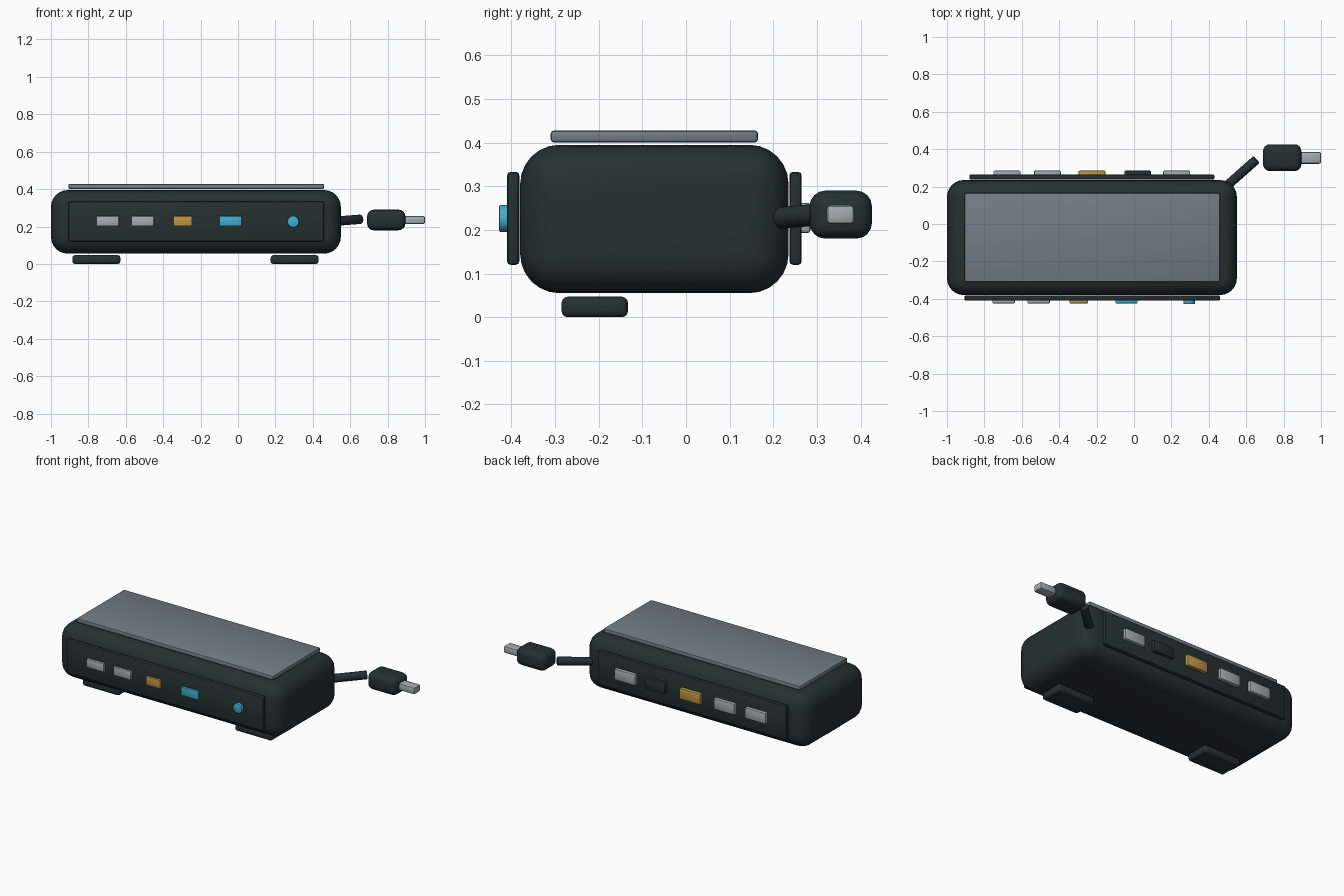
import bpy
import math
from mathutils import Vector

default = bpy.data.objects.get("Cube")
if default:
    bpy.data.objects.remove(default, do_unlink=True)


def material(name, rgb):
    m = bpy.data.materials.new(name)
    m.use_nodes = True
    m.diffuse_color = (*rgb, 1)
    m.node_tree.nodes["Principled BSDF"].inputs["Base Color"].default_value = (*rgb, 1)
    return m


dark = material("dark_shell", (0.018, 0.030, 0.030))
grey = material("grey_pad", (0.165, 0.205, 0.235))
silver = material("silver_metal", (0.37, 0.41, 0.43))
gold = material("gold_port", (0.50, 0.31, 0.055))
cyan = material("cyan_port", (0.05, 0.42, 0.62))


def finish(name, mat, bevel, segments):
    ob = bpy.context.object
    ob.name = name
    ob.data.materials.append(mat)
    bpy.ops.object.transform_apply(location=False, rotation=False, scale=True)
    if bevel:
        mod = ob.modifiers.new("rounding", 'BEVEL')
        mod.width = bevel
        mod.segments = segments
        mod.limit_method = 'ANGLE'
        bpy.ops.object.modifier_apply(modifier=mod.name)
    bpy.ops.object.shade_smooth_by_angle(angle=math.radians(35))
    return ob


def box(name, x, y, z, mat, bevel=0.008, segments=2):
    """Rounded box from its (min, max) range on each axis."""
    spans = (x, y, z)
    bpy.ops.mesh.primitive_cube_add(size=1, location=[(a + b) / 2 for a, b in spans])
    bpy.context.object.scale = [b - a for a, b in spans]
    return finish(name, mat, bevel, segments)


def rod(name, start, end, radius, mat, bevel=0.004, sides=24):
    a, b = Vector(start), Vector(end)
    bpy.ops.mesh.primitive_cylinder_add(vertices=sides, radius=radius,
                                        depth=(b - a).length, location=(a + b) / 2)
    bpy.context.object.rotation_euler = (b - a).to_track_quat('Z', 'Y').to_euler()
    return finish(name, mat, bevel, 2)


# Main housing and top pad
box("housing", (-1, 0.55), (-0.38, 0.235), (0.055, 0.395), dark, 0.09, 6)
box("top_pad", (-0.907, 0.46), (-0.31, 0.165), (0.40, 0.428), grey)

# Port panels
box("front_panel", (-0.907, 0.46), (-0.41, -0.382), (0.12, 0.333), dark)
box("back_panel", (-0.88, 0.43), (0.237, 0.265), (0.12, 0.333), dark)

# Front ports: centre x, width, colour
for i, (x, w, mat) in enumerate([(-0.697, 0.12, silver), (-0.51, 0.12, silver),
                                 (-0.295, 0.10, gold), (-0.04, 0.12, cyan)]):
    box(f"front_port_{i + 1}", (x - w / 2, x + w / 2), (-0.424, -0.40),
        (0.202, 0.256), mat, 0.004)
rod("round_jack", (0.295, -0.40, 0.226), (0.295, -0.428, 0.226), 0.031, cyan)

# Back ports
for i, (x, mat) in enumerate([(-0.68, silver), (-0.463, silver), (-0.225, gold),
                              (0.02, dark), (0.228, silver)]):
    box(f"back_port_{i + 1}", (x - 0.072, x + 0.072), (0.255, 0.285),
        (0.193, 0.262), mat, 0.006)

# Feet
for side, x in (("right", -0.757), ("left", 0.303)):
    box(f"{side}_foot", (x - 0.128, x + 0.128), (-0.285, -0.133), (0, 0.047), dark, 0.014, 3)

# Cable, plug and metal tip
rod("cable", (0.48, 0.19, 0.225), (0.655, 0.345, 0.239), 0.025, dark)
box("plug_body", (0.69, 0.895), (0.283, 0.426), (0.18, 0.29), dark, 0.036, 4)
box("plug_tip", (0.885, 1.0), (0.322, 0.386), (0.213, 0.257), silver, 0.01, 2)
